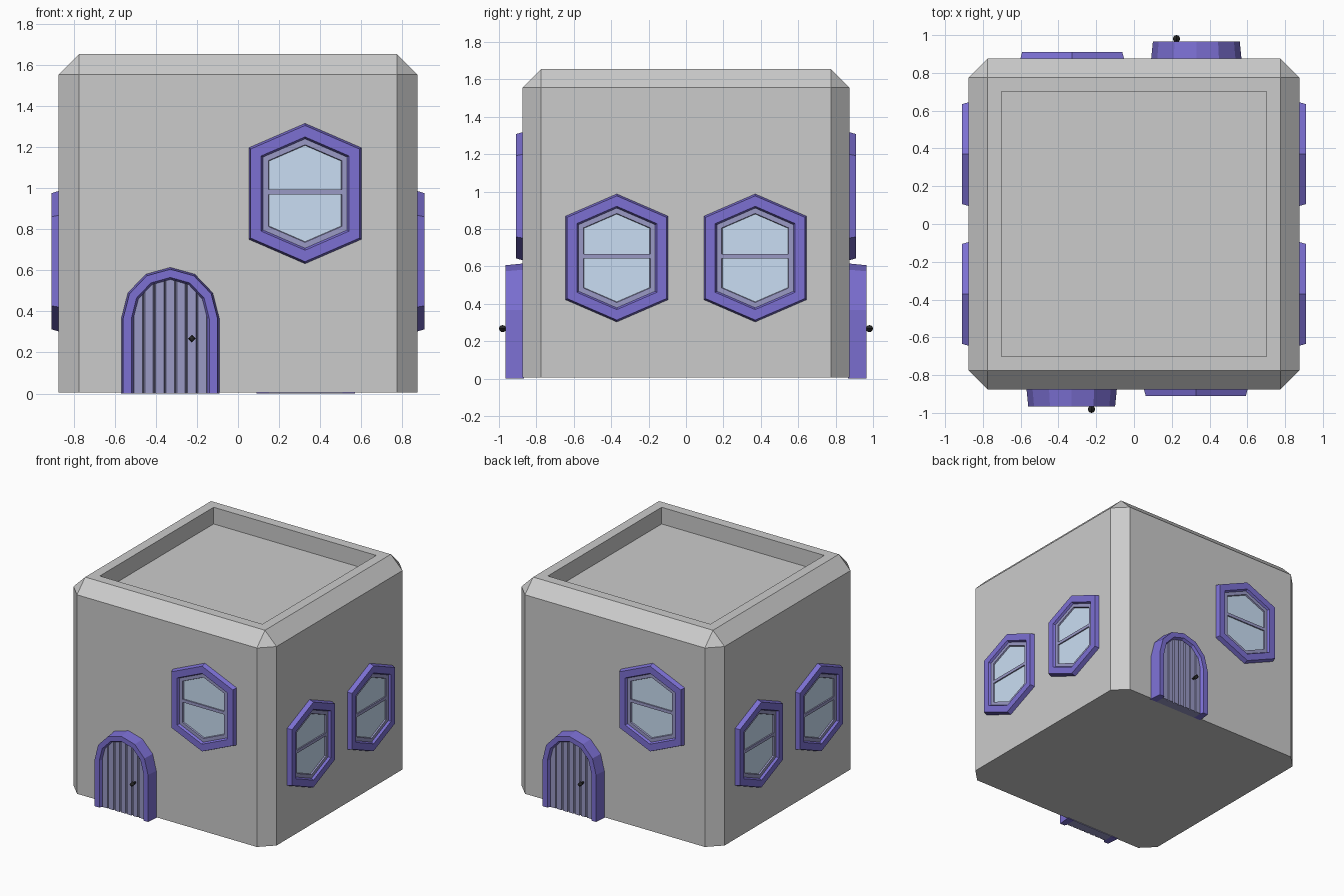
import bpy, bmesh, math
from mathutils import Matrix, Vector

if "Cube" in bpy.data.objects:
    bpy.data.objects.remove(bpy.data.objects["Cube"])

WALL = 0.875


def material(name, rgb):
    m = bpy.data.materials.new(name)
    m.diffuse_color = (*rgb, 1)
    m.use_nodes = True
    m.node_tree.nodes["Principled BSDF"].inputs["Base Color"].default_value = m.diffuse_color
    return m


BLUE = material("frame_blue", (0.20, 0.16, 0.65))
SLATE = material("slate_blue", (0.32, 0.32, 0.56))
GLASS = material("pale_glass", (0.59, 0.73, 0.90))
BLACK = material("black", (0.02, 0.02, 0.02))


def finish(bm, name, mat=None, angle=0):
    bmesh.ops.recalc_face_normals(bm, faces=bm.faces[:])
    bm.transform(Matrix.Rotation(math.radians(angle), 4, 'Z'))
    me = bpy.data.meshes.new(name)
    bm.to_mesh(me)
    bm.free()
    ob = bpy.data.objects.new(name, me)
    bpy.context.collection.objects.link(ob)
    if mat:
        me.materials.append(mat)
    return ob


def on_wall(u, z, d):
    """Point on the front wall: across, up, distance out from the wall."""
    return Vector((u, -WALL - d, z))


def loft(bm, loops, closed, ring):
    """Skin loops of points. closed: each loop is cyclic; ring: last joins first."""
    rows = [[bm.verts.new(p) for p in l] for l in loops]
    n, m = len(rows[0]), len(rows)
    for i in range(m if ring else m - 1):
        a, b = rows[i], rows[(i + 1) % m]
        for j in range(n if closed else n - 1):
            k = (j + 1) % n
            bm.faces.new((a[j], a[k], b[k], b[j]))
    if closed and not ring:
        bm.faces.new(rows[0])
        bm.faces.new(rows[-1])
    if ring and not closed:
        bm.faces.new([r[0] for r in rows])
        bm.faces.new([r[-1] for r in rows])


def box(bm, u, z, d, su, sz, sd):
    bmesh.ops.create_cube(bm, size=1, matrix=Matrix.Translation(on_wall(u, z, d))
                          @ Matrix.Diagonal((su, sd, sz, 1)))


# Body: chamfered block with a sunken roof
def body():
    bm = bmesh.new()
    bmesh.ops.create_cube(bm, size=1, matrix=Matrix.Translation((0, 0, 0.83))
                          @ Matrix.Diagonal((2 * WALL, 2 * WALL, 1.65, 1)))
    edges = [e for e in bm.edges if max(v.co.z for v in e.verts) > 1]
    bmesh.ops.bevel(bm, geom=edges, offset=0.1, segments=1, affect='EDGES', profile=0.5)
    bm.normal_update()
    top = max(bm.faces, key=lambda f: f.calc_center_median().z)
    bmesh.ops.inset_individual(bm, faces=[top], thickness=0.105, depth=0)
    bmesh.ops.inset_individual(bm, faces=[top], thickness=0, depth=-0.13)
    finish(bm, "body")


# Hexagonal window
def window(name, cu, cz, angle):
    def hexa(t, d):
        w, top = 0.277 - t, 0.345 - 1.09 * t
        s = top - 0.433 * w
        return [on_wall(cu + u, cz + z, d) for u, z in
                ((w, -s), (w, s), (0, top), (-w, s), (-w, -s), (0, -top))]

    parts = (
        ("frame", BLUE, ((0, -0.01), (0.012, 0.035), (0.063, 0.035), (0.074, 0.014), (0.074, -0.01)), True),
        ("inner_frame", SLATE, ((0.07, -0.01), (0.07, 0.018), (0.098, 0.018), (0.102, 0.006), (0.102, -0.01)), True),
        ("glass", GLASS, ((0.1, -0.01), (0.1, 0.008)), False),
    )
    for part, mat, prof, ring in parts:
        bm = bmesh.new()
        loft(bm, [hexa(t, d) for t, d in prof], True, ring)
        finish(bm, f"{name}_{part}", mat, angle)
    bm = bmesh.new()
    box(bm, cu, cz + 0.008, 0.008, 0.36, 0.024, 0.02)
    finish(bm, f"{name}_crossbar", SLATE, angle)


# Arched door
def door(name, cu, angle):
    spring = 0.366

    def arch(w, d):
        pts = [(w, 0)]
        pts += [(w * math.cos(a), spring + (w + 0.01) * math.sin(a))
                for a in (math.pi * i / 6 for i in range(7))]
        pts.append((-w, 0))
        return [on_wall(cu + u, z, d) for u, z in pts]

    bm = bmesh.new()
    prof = ((0.24, -0.01), (0.23, 0.09), (0.19, 0.09), (0.18, 0.07), (0.18, -0.01))
    loft(bm, [arch(w, d) for w, d in prof], False, True)
    finish(bm, f"{name}_frame", BLUE, angle)

    # planks with bevelled grooves, tops tucked inside the arch
    bm = bmesh.new()
    pw = 0.364 / 7
    for i in range(7):
        a = -0.182 + i * pw
        b = a + pw
        sec = ((a, -0.01), (a, 0.053), (a + 0.006, 0.068), (b - 0.006, 0.068), (b, 0.053), (b, -0.01))
        low = [on_wall(cu + u, 0, d) for u, d in sec]
        high = [on_wall(cu + u, spring + 0.215 * math.sqrt(1 - (u / 0.205) ** 2), d) for u, d in sec]
        loft(bm, [low, high], True, False)
    finish(bm, f"{name}_planks", SLATE, angle)

    # knob on a short stem
    bm = bmesh.new()
    turn = Matrix.Rotation(math.pi / 2, 4, 'X')
    bmesh.ops.create_uvsphere(bm, u_segments=4, v_segments=6, radius=0.019,
                              matrix=Matrix.Translation(on_wall(cu + 0.105, 0.267, 0.106)) @ turn)
    bmesh.ops.create_cone(bm, cap_ends=True, segments=6, radius1=0.008, radius2=0.008, depth=0.045,
                          matrix=Matrix.Translation(on_wall(cu + 0.105, 0.267, 0.08)) @ turn)
    finish(bm, f"{name}_knob", BLACK, angle)


body()
# Front and back are the same wall turned half round
for side, ang in (("front", 0), ("back", 180)):
    door(f"{side}_door", -0.33, ang)
    window(f"{side}_window", 0.327, 0.975, ang)
# Two windows on each side wall
for side, ang in (("right", 90), ("left", 270)):
    for i, u in enumerate((-0.37, 0.37)):
        window(f"{side}_window_{i + 1}", u, 0.645, ang)
